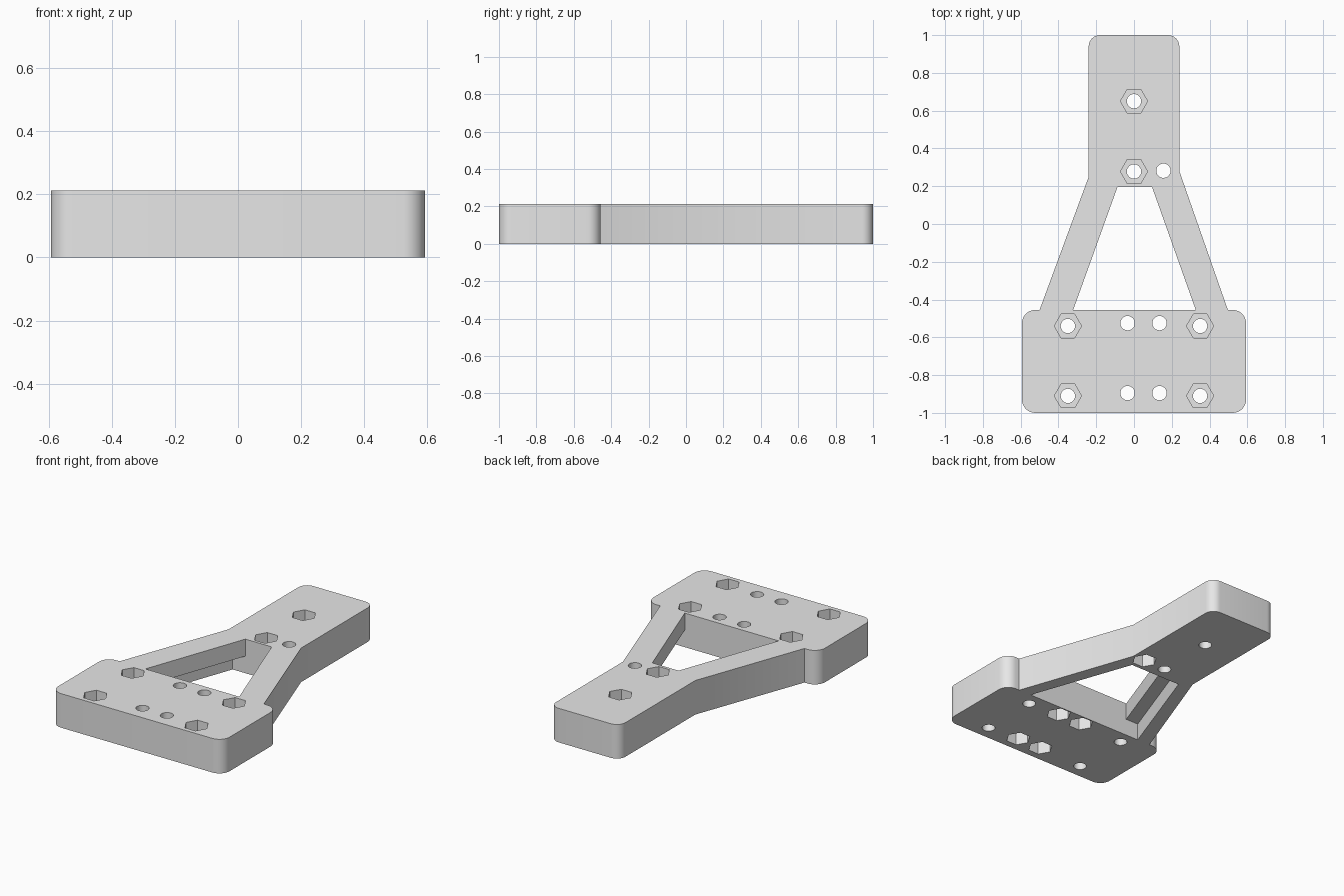
import bpy, bmesh, math
from mathutils import Vector

cube = bpy.data.objects.get("Cube")
if cube:
    bpy.data.objects.remove(cube, do_unlink=True)

HEIGHT = 0.213
MID = HEIGHT / 2
OVER = 0.05  # how far cutters run past the surfaces

grey = bpy.data.materials.new("plain grey")
grey.use_nodes = True
grey.diffuse_color = (0.8, 0.8, 0.8, 1)
grey.node_tree.nodes["Principled BSDF"].inputs["Base Color"].default_value = grey.diffuse_color


def prism(name, points, z0, z1):
    """Extrude a flat outline from z0 to z1."""
    bm = bmesh.new()
    face = bm.faces.new([bm.verts.new((x, y, z0)) for x, y in points])
    extruded = bmesh.ops.extrude_face_region(bm, geom=[face])["geom"]
    tops = [v for v in extruded if isinstance(v, bmesh.types.BMVert)]
    bmesh.ops.translate(bm, verts=tops, vec=(0, 0, z1 - z0))
    bmesh.ops.recalc_face_normals(bm, faces=bm.faces)
    mesh = bpy.data.meshes.new(name)
    bm.to_mesh(mesh)
    bm.free()
    mesh.materials.append(grey)
    obj = bpy.data.objects.new(name, mesh)
    bpy.context.collection.objects.link(obj)
    return obj


def rounded(corners, steps=8):
    """Outline whose right-angled corners (x, y, radius) are filleted."""
    out = []
    for i, (x, y, r) in enumerate(corners):
        p = Vector((x, y))
        if not r:
            out.append(p)
            continue
        u = (Vector(corners[i - 1][:2]) - p).normalized()
        v = (Vector(corners[(i + 1) % len(corners)][:2]) - p).normalized()
        for s in range(steps + 1):
            t = math.pi / 2 * s / steps
            out.append(p + (u + v) * r - v * r * math.cos(t) - u * r * math.sin(t))
    return out


def ring(x, y, radius, sides):
    return [(x + radius * math.cos(math.tau * i / sides),
             y + radius * math.sin(math.tau * i / sides)) for i in range(sides)]


# Base block, two legs and neck as one outline
outline = rounded([
    (-0.593, -1, 0.07), (0.593, -1, 0.07), (0.593, -0.455, 0.07),
    (0.497, -0.455, 0), (0.24, 0.28, 0), (0.24, 1, 0.06),
    (-0.24, 1, 0.06), (-0.24, 0.25, 0), (-0.5, -0.455, 0),
    (-0.593, -0.455, 0.07)])
plate = prism("mounting_plate", outline, 0, HEIGHT)
bpy.context.view_layer.objects.active = plate
plate.select_set(True)


def cut(points, z0, z1):
    cutter = prism("cutter", points, z0, z1)
    cutter.hide_render = True
    mod = plate.modifiers.new("cut", "BOOLEAN")
    mod.operation = "DIFFERENCE"
    mod.solver = "EXACT"
    mod.object = cutter
    bpy.ops.object.modifier_apply(modifier=mod.name)
    bpy.data.objects.remove(cutter, do_unlink=True)


# Window between the legs, wider in its lower half
cut([(-0.322, -0.455), (0.327, -0.455), (0.095, 0.197), (-0.087, 0.197)], -OVER, HEIGHT + OVER)
cut([(-0.41, -0.455), (0.41, -0.455), (0.18, 0.197), (-0.175, 0.197)], -OVER, MID)

# Bolt holes with hexagonal nut pockets, on the top or the underside
top_holes = [(0, 0.65), (0, 0.278)] + [(x, y) for x in (-0.35, 0.35) for y in (-0.54, -0.91)]
bottom_holes = [(0.156, 0.282)] + [(x, y) for x in (-0.034, 0.135) for y in (-0.525, -0.895)]
for x, y in top_holes + bottom_holes:
    cut(ring(x, y, 0.038, 24), -OVER, HEIGHT + OVER)
for x, y in top_holes:
    cut(ring(x, y, 0.072, 6), MID, HEIGHT + OVER)
for x, y in bottom_holes:
    cut(ring(x, y, 0.072, 6), -OVER, MID)

bpy.ops.object.shade_smooth_by_angle(angle=math.radians(30))
